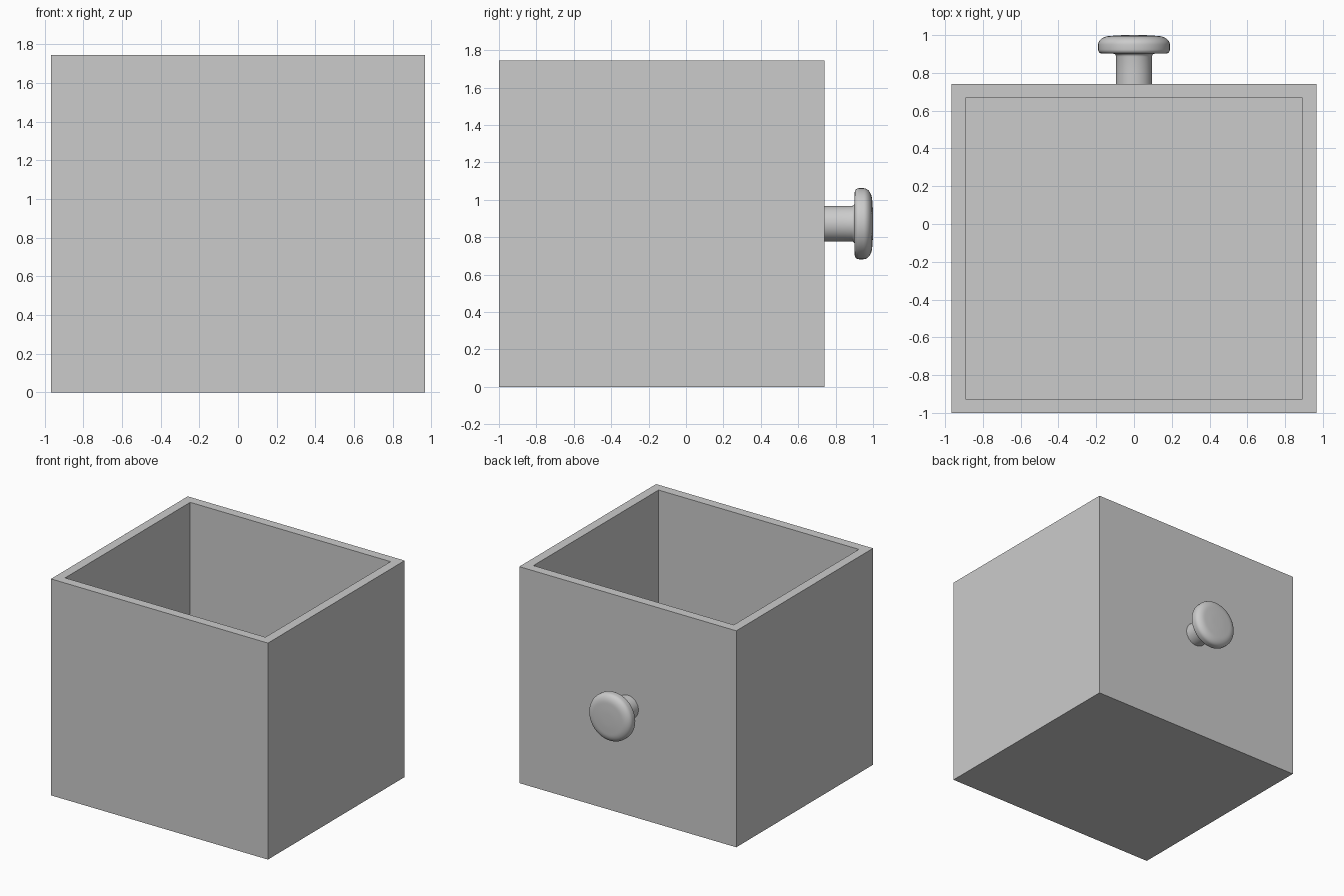
import bpy, bmesh
from math import pi, cos, sin, radians
from mathutils import Matrix, Vector

if "Cube" in bpy.data.objects:
    bpy.data.objects.remove(bpy.data.objects["Cube"])

X, Y0, Y1, H, WALL = 0.967, -1.0, 0.741, 1.744, 0.074


def add_object(name, bm):
    bmesh.ops.recalc_face_normals(bm, faces=bm.faces)
    mesh = bpy.data.meshes.new(name)
    bm.to_mesh(mesh)
    bm.free()
    obj = bpy.data.objects.new(name, mesh)
    bpy.context.collection.objects.link(obj)
    return obj


# Open drawer box: solid block, top face inset and pushed down to the floor
bm = bmesh.new()
bmesh.ops.create_cube(bm, size=1)
bmesh.ops.scale(bm, vec=(2 * X, Y1 - Y0, H), verts=bm.verts)
bmesh.ops.translate(bm, vec=(0, (Y0 + Y1) / 2, H / 2), verts=bm.verts)
bm.faces.ensure_lookup_table()
top = max(bm.faces, key=lambda f: f.calc_center_median().z)
bmesh.ops.inset_region(bm, faces=[top], thickness=WALL, use_even_offset=True)
hole = bmesh.ops.extrude_discrete_faces(bm, faces=[top])["faces"][0]
bmesh.ops.translate(bm, vec=(0, 0, WALL - H), verts=hole.verts)
add_object("drawer_box", bm)


# Turned knob: profile of (radius, y) spun around the y axis
def arc(cr, cy, rr, ry, a0, a1, n=6):
    return [(cr + rr * cos(radians(a0 + (a1 - a0) * i / n)),
             cy + ry * sin(radians(a0 + (a1 - a0) * i / n))) for i in range(n + 1)]


profile = [(0, Y1), (0.095, Y1), (0.095, 0.80)]
profile += arc(0.111, 0.886, 0.016, 0.016, 180, 90, 4)      # fillet under the head
profile += arc(0.168, 0.924, 0.022, 0.022, -90, 0, 5)       # lower rim
profile += arc(0.120, 0.950, 0.070, 0.046, 0, 90, 8)        # rounded upper rim
profile += [(0.08, 0.999), (0.04, 1.0), (0, 1.0)]           # flat crown

bm = bmesh.new()
verts = [bm.verts.new((r, y, 0)) for r, y in profile]
edges = [bm.edges.new(pair) for pair in zip(verts, verts[1:])]
bmesh.ops.spin(bm, geom=verts + edges, cent=(0, 0, 0), axis=(0, 1, 0),
               angle=2 * pi, steps=48, use_merge=False)
bmesh.ops.remove_doubles(bm, verts=bm.verts, dist=1e-5)
bmesh.ops.translate(bm, vec=(0, 0, H / 2), verts=bm.verts)
knob = add_object("knob", bm)
bpy.context.view_layer.objects.active = knob
knob.select_set(True)
bpy.ops.object.shade_smooth_by_angle(angle=radians(40))
